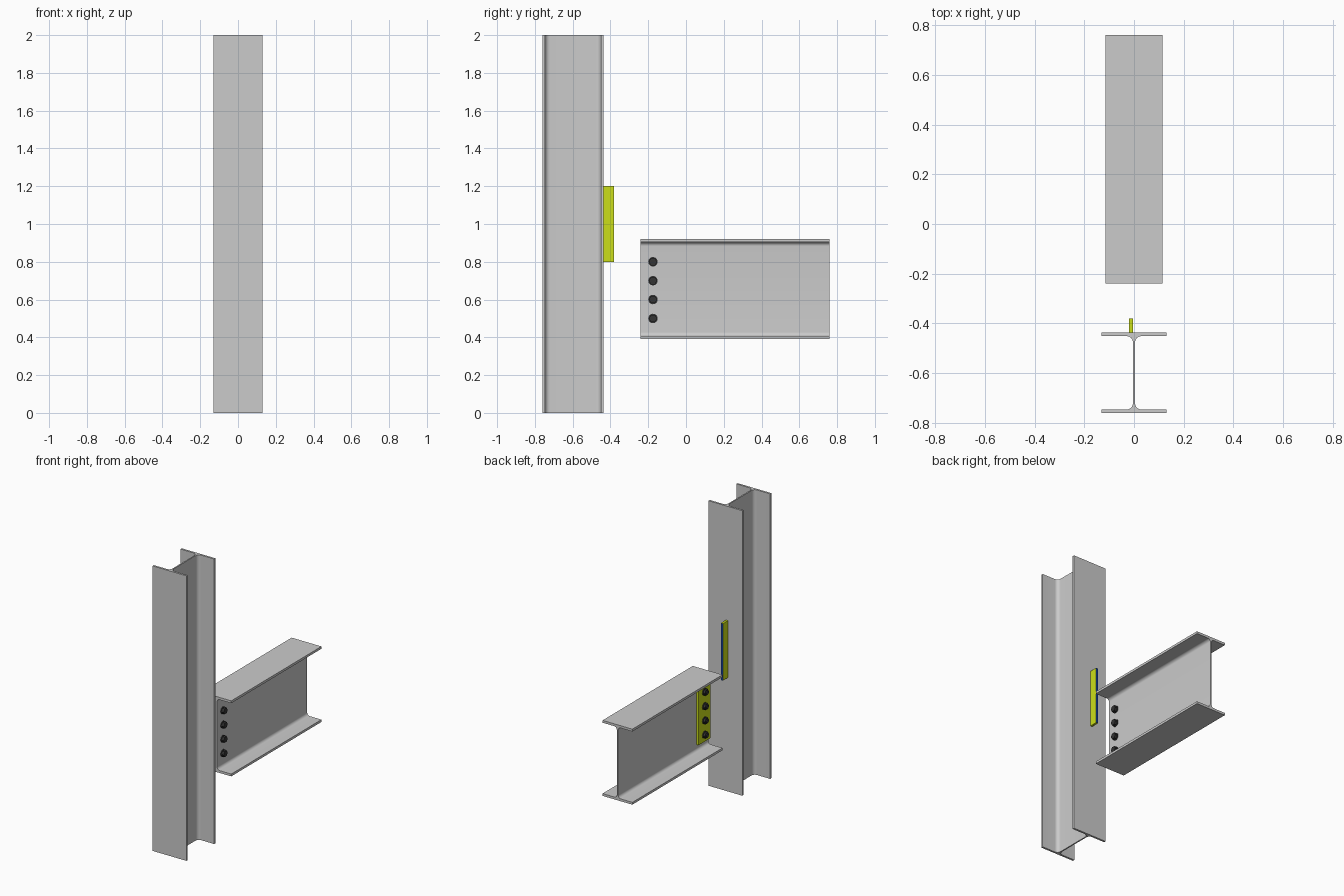
import bpy, bmesh, math
from mathutils import Matrix, Vector

if "Cube" in bpy.data.objects:
    bpy.data.objects.remove(bpy.data.objects["Cube"])


def material(name, rgb):
    m = bpy.data.materials.new(name)
    m.diffuse_color = (*rgb, 1)
    m.use_nodes = True
    m.node_tree.nodes["Principled BSDF"].inputs["Base Color"].default_value = m.diffuse_color
    return m


LIME = material("lime", (0.60, 0.74, 0.01))
BLUE = material("blue", (0.01, 0.07, 0.42))
DARK = material("dark", (0.035, 0.035, 0.035))


def finish(bm, name, mats=(), smooth=False):
    bmesh.ops.recalc_face_normals(bm, faces=bm.faces[:])
    mesh = bpy.data.meshes.new(name)
    bm.to_mesh(mesh)
    bm.free()
    for m in mats:
        mesh.materials.append(m)
    ob = bpy.data.objects.new(name, mesh)
    bpy.context.collection.objects.link(ob)
    if smooth:
        bpy.ops.object.select_all(action='DESELECT')
        ob.select_set(True)
        bpy.context.view_layer.objects.active = ob
        bpy.ops.object.shade_smooth_by_angle(angle=math.radians(30))
    return ob


def i_profile(width, depth, flange, web, radius, steps=8):
    """Rolled I-section outline with root fillets, mirrored from one quarter."""
    w, d = width / 2, depth / 2
    cx, cy = web / 2 + radius, d - flange - radius
    quarter = [(w, d), (w, d - flange)]
    for i in range(steps + 1):
        a = math.pi / 2 * (1 + i / steps)
        quarter.append((cx + radius * math.cos(a), cy + radius * math.sin(a)))
    right = quarter + [(x, -y) for x, y in reversed(quarter)]
    return right + [(-x, -y) for x, y in right]


def extrude_profile(name, profile, place, direction):
    bm = bmesh.new()
    face = bm.faces.new([bm.verts.new(place(u, v)) for u, v in profile])
    ext = bmesh.ops.extrude_face_region(bm, geom=[face])
    # keep the starting cap so the bar is closed at both ends
    verts = [g for g in ext["geom"] if isinstance(g, bmesh.types.BMVert)]
    bmesh.ops.translate(bm, verts=verts, vec=Vector(direction))
    return finish(bm, name, smooth=True)


def plate(name, lo, hi, cut_side):
    """Box whose cut face (+1 or -1 along y) is blue."""
    lo, hi = Vector(lo), Vector(hi)
    bm = bmesh.new()
    bmesh.ops.create_cube(bm, size=1, matrix=Matrix.Translation((lo + hi) / 2)
                          @ Matrix.Diagonal((*(hi - lo), 1)))
    bm.normal_update()
    for f in bm.faces:
        f.material_index = int(f.normal.y * cut_side > 0.9)
    return finish(bm, name, (LIME, BLUE))


def bolt(name, y, z):
    bm = bmesh.new()
    # radius, sides, start x, end x: shank, two washers, head, nut
    for r, n, x0, x1 in ((0.013, 24, -0.046, 0.02),
                         (0.025, 32, 0.005, 0.010), (0.025, 32, -0.026, -0.021),
                         (0.022, 6, 0.010, 0.027), (0.022, 6, -0.040, -0.026)):
        bmesh.ops.create_cone(
            bm, cap_ends=True, segments=n, radius1=r, radius2=r, depth=x1 - x0,
            matrix=Matrix.Translation(((x0 + x1) / 2, y, z)) @ Matrix.Rotation(math.pi / 2, 4, 'Y'))
    return finish(bm, name, (DARK,), smooth=True)


# Column and beam
extrude_profile("column", i_profile(0.262, 0.323, 0.014, 0.009, 0.025),
                lambda u, v: (u, v - 0.5985, 0), (0, 0, 2))
extrude_profile("beam", i_profile(0.231, 0.53, 0.0165, 0.010, 0.021),
                lambda u, v: (u, -0.24, v + 0.655), (0, 1, 0))

# Fin plate cut in two: stub on the column, remainder bolted to the beam web
plate("fin_plate_stub", (-0.021, -0.437, 0.8), (-0.005, -0.38, 1.2), 1)
plate("fin_plate_bolted", (-0.021, -0.24, 0.45), (-0.005, -0.11, 0.85), -1)

# Bolts
for i in range(4):
    bolt(f"bolt_{i + 1}", -0.175, 0.5 + 0.1 * i)
